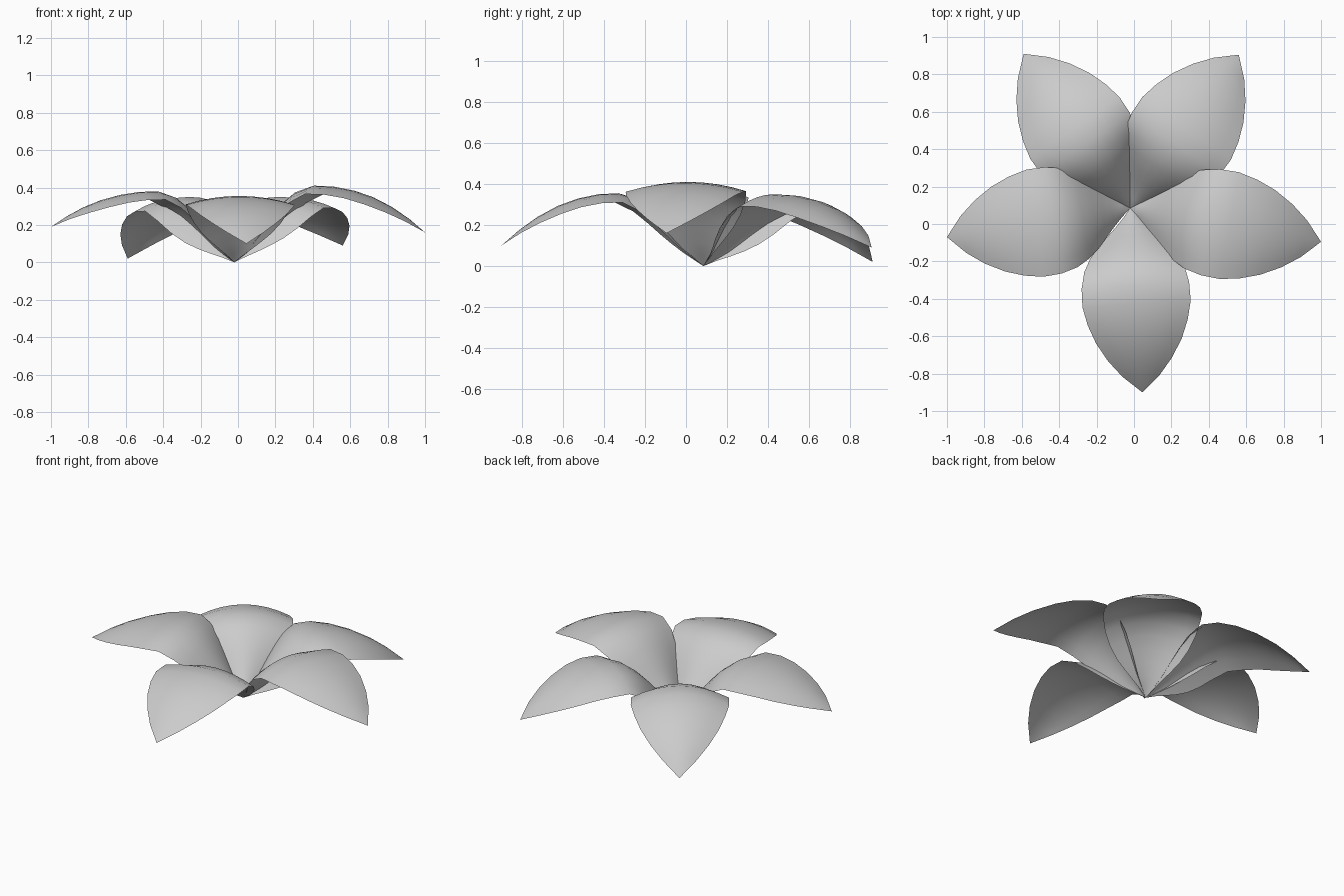
import bpy
import bmesh
from mathutils import Vector

default_cube = bpy.data.objects.get("Cube")
if default_cube:
    bpy.data.objects.remove(default_cube, do_unlink=True)

# Single pale grey colour for the whole flower
grey = bpy.data.materials.new("pale_grey")
grey.use_nodes = True
grey.diffuse_color = (0.6, 0.6, 0.6, 1)
grey.node_tree.nodes["Principled BSDF"].inputs["Base Color"].default_value = grey.diffuse_color

BASE = Vector((-0.02, 0.085, 0))
ACROSS = 8

# Petal stations: distance along, half width, rise, droop of the edges
STATIONS = [
    (0.05, 0.04, 0.13, 0.012),
    (0.1, 0.085, 0.28, 0.03),
    (0.15, 0.135, 0.45, 0.05),
    (0.2, 0.185, 0.61, 0.063),
    (0.26, 0.232, 0.78, 0.068),
    (0.33, 0.268, 0.92, 0.06),
    (0.42, 0.288, 1, 0.045),
    (0.52, 0.29, 0.98, 0.043),
    (0.62, 0.268, 0.9, 0.042),
    (0.72, 0.23, 0.76, 0.04),
    (0.82, 0.172, 0.55, 0.03),
    (0.91, 0.1, 0.3, 0.015),
]
CREST = 0.42

# Tip position, crest height and edge droop factor of each petal
PETALS = {
    "front_petal": ((0.045, -0.9, 0.1), 0.355, 1),
    "left_petal": ((1, -0.095, 0.16), 0.41, 1),
    "back_left_petal": ((0.56, 0.905, 0.09), 0.35, 1.3),
    "back_right_petal": ((-0.59, 0.91, 0.02), 0.35, 1.7),
    "right_petal": ((-1, -0.07, 0.19), 0.38, 1),
}


def make_petal(name, tip, crest, droop):
    """Loft one arched sheet from the flower base to its pointed tip."""
    tip = Vector(tip)
    along = Vector((tip.x - BASE.x, tip.y - BASE.y, 0))
    side = Vector((-along.y, along.x, 0)).normalized()
    bm = bmesh.new()
    start, end = bm.verts.new(BASE), bm.verts.new(tip)

    # Cross rows of the petal
    rows = []
    for t, width, rise, edge in STATIONS:
        floor = tip.z if t > CREST else 0
        height = floor + rise * (crest - floor)
        row = []
        for i in range(ACROSS + 1):
            u = 2 * i / ACROSS - 1
            point = BASE + along * t + side * (width * u)
            point.z = height - droop * edge * u * u
            row.append(bm.verts.new(point))
        rows.append(row)

    # Skin between rows, with fans at both ends
    for i in range(ACROSS):
        bm.faces.new((start, rows[0][i + 1], rows[0][i]))
        bm.faces.new((end, rows[-1][i], rows[-1][i + 1]))
        for a, b in zip(rows, rows[1:]):
            bm.faces.new((a[i], a[i + 1], b[i + 1], b[i]))
    bmesh.ops.recalc_face_normals(bm, faces=bm.faces)
    bm.normal_update()
    if sum(f.normal.z for f in bm.faces) < 0:
        bmesh.ops.reverse_faces(bm, faces=bm.faces)
    for face in bm.faces:
        face.smooth = True

    mesh = bpy.data.meshes.new(name)
    bm.to_mesh(mesh)
    bm.free()
    mesh.materials.append(grey)
    petal = bpy.data.objects.new(name, mesh)
    bpy.context.collection.objects.link(petal)


for petal_name, settings in PETALS.items():
    make_petal(petal_name, *settings)
